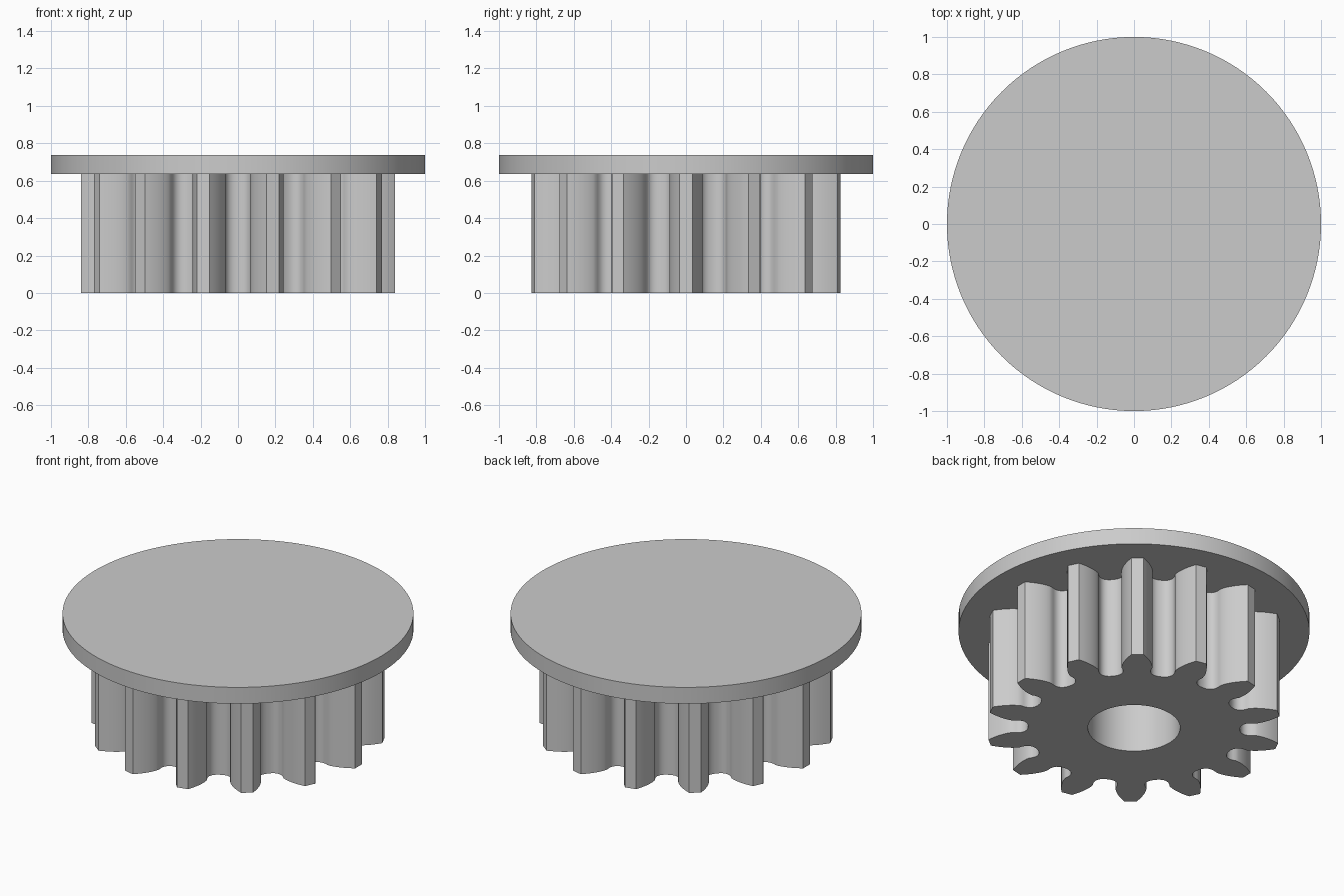
import bpy, bmesh
from math import sin, cos, tan, acos, pi, radians, sqrt

cube = bpy.data.objects.get("Cube")
if cube:
    bpy.data.objects.remove(cube, do_unlink=True)

TEETH, MODULE, PRESSURE = 14, 0.105, radians(20)
PITCH_R = TEETH * MODULE / 2
TIP_R = PITCH_R + MODULE
BASE_R = PITCH_R * cos(PRESSURE)
BORE_R, BORE_SEGS = 0.263, 96
FLANGE_Z, TOP_Z = 0.635, 0.738

grey = bpy.data.materials.new("light grey")
grey.use_nodes = True
colour = (0.6, 0.6, 0.6, 1)
grey.diffuse_color = colour
grey.node_tree.nodes["Principled BSDF"].inputs["Base Color"].default_value = colour


def involute(a):
    return tan(a) - a


def half_tooth():
    """Radius and half angle from the tooth tip down to the groove floor."""
    pts = []
    for i in range(9):
        r = TIP_R + (BASE_R - TIP_R) * i / 8
        a = acos(min(1, BASE_R / r))
        pts.append((r, pi / (2 * TEETH) + involute(PRESSURE) - involute(a)))
    # rounded groove: distance from centre, half width
    for y, w in ((0.67, 0.069), (0.65, 0.068), (0.635, 0.063), (0.622, 0.054),
                 (0.612, 0.041), (0.606, 0.025), (0.604, 0.009)):
        pts.append((sqrt(y * y + w * w), pi / TEETH - w / y))
    return pts


def finish(bm, name):
    bmesh.ops.recalc_face_normals(bm, faces=bm.faces)
    mesh = bpy.data.meshes.new(name)
    bm.to_mesh(mesh)
    bm.free()
    mesh.materials.append(grey)
    obj = bpy.data.objects.new(name, mesh)
    bpy.context.collection.objects.link(obj)
    bpy.ops.object.select_all(action="DESELECT")
    obj.select_set(True)
    bpy.context.view_layer.objects.active = obj
    bpy.ops.object.shade_smooth_by_angle(angle=radians(25))
    return obj


def loop(bm, polar, z):
    verts = [bm.verts.new((r * cos(a), r * sin(a), z)) for r, a in polar]
    return [bm.edges.new((v, verts[i - 1])) for i, v in enumerate(verts)]


# Toothed wheel with a bore, extruded up to the flange
half = half_tooth()
tooth = [(r, -a) for r, a in reversed(half)] + half
outline = [(r, a + 2 * pi * k / TEETH) for k in range(TEETH) for r, a in tooth]
bore = [(BORE_R, 2 * pi * i / BORE_SEGS) for i in range(BORE_SEGS)]
bm = bmesh.new()
edges = loop(bm, outline, 0) + loop(bm, bore, 0)
bmesh.ops.triangle_fill(bm, edges=edges, use_beauty=True, normal=(0, 0, -1))
side = bmesh.ops.extrude_edge_only(bm, edges=edges)
bmesh.ops.translate(bm, vec=(0, 0, FLANGE_Z),
                    verts=[g for g in side["geom"] if isinstance(g, bmesh.types.BMVert)])
finish(bm, "toothed_wheel")

# Closed disc on top
bm = bmesh.new()
bmesh.ops.create_cone(bm, cap_ends=True, segments=128, radius1=1, radius2=1,
                      depth=TOP_Z - FLANGE_Z)
bmesh.ops.translate(bm, vec=(0, 0, (TOP_Z + FLANGE_Z) / 2), verts=bm.verts)
finish(bm, "top_flange")
